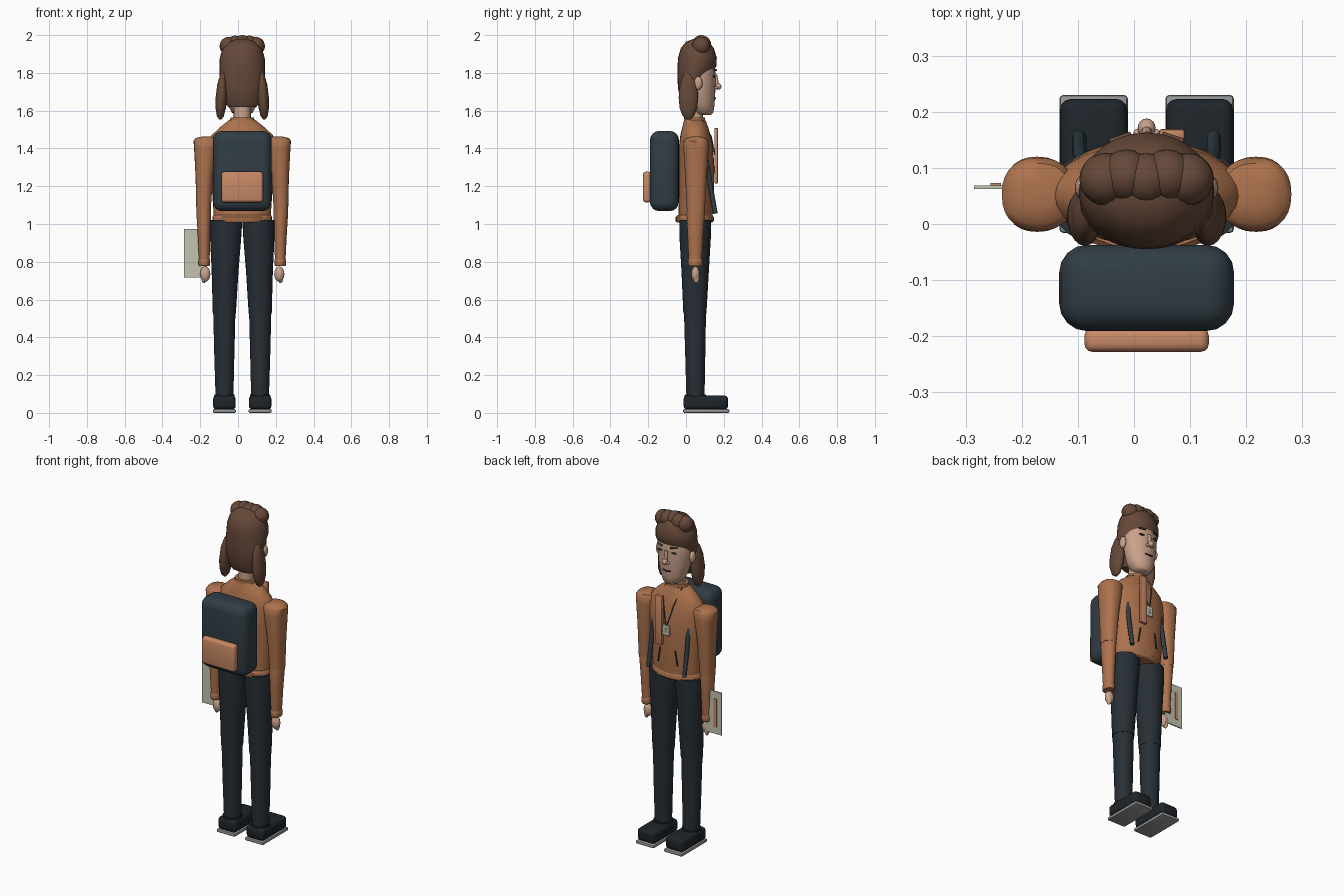
import bpy, bmesh, math
from mathutils import Vector

CX = 0.0225  # body centre line


def mat(name, c):
    m = bpy.data.materials.new(name)
    m.diffuse_color = (*c, 1)
    return m


ORANGE = mat("jacket_orange", (0.42, 0.17, 0.075))
LIGHT = mat("trim_orange", (0.58, 0.25, 0.13))
HAIR = mat("hair_brown", (0.13, 0.065, 0.04))
SKIN = mat("skin", (0.58, 0.36, 0.26))
DARK = mat("trousers_dark", (0.02, 0.028, 0.036))
SHOE = mat("shoe_dark", (0.013, 0.018, 0.023))
PACK = mat("pack_dark", (0.03, 0.046, 0.058))
PAPER = mat("paper", (0.55, 0.55, 0.44))
SOLE = mat("sole_grey", (0.3, 0.3, 0.3))


def finish(name, bm, m, angle=40):
    bmesh.ops.recalc_face_normals(bm, faces=bm.faces)
    me = bpy.data.meshes.new(name)
    bm.to_mesh(me)
    bm.free()
    me.materials.append(m)
    ob = bpy.data.objects.new(name, me)
    bpy.context.collection.objects.link(ob)
    bpy.ops.object.select_all(action='DESELECT')
    ob.select_set(True)
    bpy.context.view_layer.objects.active = ob
    bpy.ops.object.shade_smooth_by_angle(angle=math.radians(angle))
    return ob


def loft(name, rings, m, n=28, p=1.0):
    """Stack of ovals: (z, centre x, back y, front y, half width)."""
    bm = bmesh.new()
    loops = []
    for z, cx, y0, y1, rx in rings:
        loop = []
        for i in range(n):
            c, s = math.cos(2 * math.pi * i / n), math.sin(2 * math.pi * i / n)
            c, s = math.copysign(abs(c) ** p, c), math.copysign(abs(s) ** p, s)
            loop.append(bm.verts.new((cx + rx * c, (y0 + y1) / 2 + (y1 - y0) / 2 * s, z)))
        loops.append(loop)
    for a, b in zip(loops, loops[1:]):
        for i in range(n):
            bm.faces.new((a[i], a[(i + 1) % n], b[(i + 1) % n], b[i]))
    bm.faces.new(loops[0])
    bm.faces.new(loops[-1])
    return finish(name, bm, m)


def box(name, lo, hi, m, bevel=0.0, seg=3):
    bm = bmesh.new()
    bmesh.ops.create_cube(bm, size=1)
    for v in bm.verts:
        v.co = [lo[i] + (v.co[i] + 0.5) * (hi[i] - lo[i]) for i in range(3)]
    if bevel:
        bmesh.ops.bevel(bm, geom=bm.edges[:], offset=bevel, segments=seg, profile=0.5, affect='EDGES')
    return finish(name, bm, m)


def ball(name, c, r, m, u=24, v=14):
    bm = bmesh.new()
    bmesh.ops.create_uvsphere(bm, u_segments=u, v_segments=v, radius=1)
    for w in bm.verts:
        w.co = Vector(c) + Vector((w.co[i] * r[i] for i in range(3)))
    return finish(name, bm, m)


def tube(name, pts, r, m):
    cu = bpy.data.curves.new(name, 'CURVE')
    cu.dimensions = '3D'
    cu.bevel_depth = r
    cu.bevel_resolution = 2
    cu.use_fill_caps = True
    sp = cu.splines.new('POLY')
    sp.points.add(len(pts) - 1)
    for q, co in zip(sp.points, pts):
        q.co = (*co, 1)
    cu.materials.append(m)
    ob = bpy.data.objects.new(name, cu)
    bpy.context.collection.objects.link(ob)
    return ob


# Jacket body, hem and collar
loft("jacket", [(1.03, CX, -0.04, 0.14, 0.15), (1.15, CX, -0.037, 0.148, 0.158),
                (1.3, CX, -0.037, 0.15, 0.168), (1.41, CX, -0.037, 0.143, 0.174),
                (1.47, CX, -0.03, 0.13, 0.162), (1.51, CX, -0.02, 0.118, 0.12),
                (1.55, CX, -0.01, 0.103, 0.07)], ORANGE)
loft("jacket_hem", [(1.008, CX, -0.05, 0.14, 0.15), (1.015, CX, -0.055, 0.147, 0.158),
                    (1.037, CX, -0.055, 0.147, 0.158), (1.047, CX, -0.045, 0.14, 0.152)], ORANGE)
loft("collar", [(1.525, CX, -0.012, 0.105, 0.068), (1.565, CX, -0.01, 0.1, 0.062)], ORANGE)

# Head, hair and neck
loft("neck", [(1.53, CX, 0.005, 0.09, 0.045), (1.68, CX, 0.005, 0.09, 0.045)], SKIN)
loft("head", [(1.578, CX, 0.06, 0.132, 0.035), (1.59, CX, 0.04, 0.145, 0.055),
              (1.63, CX, 0.01, 0.151, 0.077), (1.7, CX, -0.01, 0.155, 0.095),
              (1.78, CX, -0.02, 0.157, 0.105), (1.86, CX, -0.02, 0.152, 0.1),
              (1.92, CX, 0.01, 0.12, 0.06)], SKIN)
loft("hair_cap", [(1.62, CX, -0.015, 0.05, 0.075), (1.645, CX, -0.027, 0.065, 0.092),
                  (1.72, CX, -0.043, 0.09, 0.112), (1.78, CX, -0.045, 0.12, 0.119),
                  (1.835, CX, -0.045, 0.161, 0.121), (1.88, CX, -0.042, 0.163, 0.119),
                  (1.93, CX, -0.028, 0.148, 0.103), (1.965, CX, 0.0, 0.12, 0.07),
                  (1.98, CX, 0.04, 0.08, 0.025)], HAIR)
for i in range(5):
    k = (i - 2) / 2
    ball("hair_bun", (CX + 0.073 * k, 0.08 + 0.006 * (i % 2), 1.952 - 0.01 * k * k),
         (0.047, 0.047, 0.048), HAIR, 20, 12)
ball("nose_tip", (CX, 0.171, 1.728), (0.016, 0.017, 0.017), SKIN, 16, 10)
tube("nose_bridge", [(CX, 0.155, 1.79), (CX, 0.166, 1.73)], 0.01, SKIN)
tube("mouth", [(CX - 0.025, 0.151, 1.668), (CX, 0.156, 1.665), (CX + 0.025, 0.151, 1.668)], 0.004, DARK)

for s, side in ((-1, "left"), (1, "right")):
    def X(d):
        return CX + s * d
    # Face sides and hanging locks
    ball("ear_" + side, (X(0.112), 0.065, 1.745), (0.016, 0.022, 0.036), SKIN, 16, 10)
    tube("eyebrow_" + side, [(X(0.028), 0.16, 1.815), (X(0.066), 0.147, 1.818)], 0.005, HAIR)
    ball("eye_" + side, (X(0.045), 0.149, 1.782), (0.018, 0.007, 0.006), DARK, 12, 8)
    ball("nostril_" + side, (X(0.015), 0.161, 1.721), (0.009, 0.009, 0.008), SKIN, 12, 8)
    loft("hair_lock_" + side, [(z, X(dx), 0.013 - ry, 0.013 + ry, rx) for z, dx, rx, ry in
                               ((1.553, 0.116, 0.006, 0.01), (1.57, 0.116, 0.018, 0.03),
                                (1.615, 0.114, 0.028, 0.047), (1.67, 0.11, 0.031, 0.052),
                                (1.74, 0.106, 0.026, 0.045), (1.79, 0.102, 0.015, 0.026),
                                (1.81, 0.1, 0.004, 0.008))], HAIR, 20)
    # Sleeves, cuff and hand
    loft("upper_sleeve_" + side, [(1.07, X(0.205), 0.005, 0.1, 0.038), (1.25, X(0.201), -0.004, 0.11, 0.046),
                                  (1.4, X(0.195), -0.014, 0.12, 0.06), (1.44, X(0.193), -0.012, 0.118, 0.065),
                                  (1.455, X(0.192), 0.0, 0.108, 0.055), (1.463, X(0.19), 0.03, 0.08, 0.025)],
         ORANGE, p=0.85)
    loft("lower_sleeve_" + side, [(0.81, X(0.201), 0.014, 0.084, 0.028), (0.95, X(0.202), 0.008, 0.092, 0.034),
                                  (1.06, X(0.204), 0.003, 0.1, 0.039), (1.095, X(0.204), 0.008, 0.097, 0.036)],
         ORANGE)
    loft("cuff_" + side, [(0.778, X(0.201), 0.014, 0.084, 0.028), (0.785, X(0.201), 0.01, 0.088, 0.031),
                          (0.808, X(0.201), 0.01, 0.088, 0.031), (0.816, X(0.201), 0.014, 0.085, 0.028)], ORANGE)
    ball("hand_" + side, (X(0.196), 0.05, 0.735), (0.027, 0.022, 0.04), SKIN, 16, 10)
    ball("fingers_" + side, (X(0.203), 0.055, 0.712), (0.013, 0.016, 0.026), SKIN, 12, 8)
    # Trousers
    loft("upper_leg_" + side, [(0.525, X(0.095), -0.014, 0.108, 0.061), (0.75, X(0.091), -0.024, 0.121, 0.071),
                               (0.92, X(0.088), -0.034, 0.131, 0.082), (1.02, X(0.086), -0.036, 0.134, 0.086)],
         DARK)
    loft("lower_leg_" + side, [(0.08, X(0.094), 0.002, 0.098, 0.047), (0.3, X(0.095), -0.004, 0.102, 0.053),
                               (0.54, X(0.095), -0.011, 0.106, 0.059)], DARK)
    # Shoes
    box("shoe_" + side, (X(0.0945) - 0.06, -0.013, 0.018), (X(0.0945) + 0.06, 0.223, 0.092), SHOE, 0.02)
    loft("shoe_ankle_" + side, [(0.06, X(0.0945), -0.01, 0.112, 0.058), (0.098, X(0.0945), -0.006, 0.105, 0.053)],
         SHOE)
    box("shoe_sole_" + side, (X(0.0945) - 0.061, -0.016, 0), (X(0.0945) + 0.061, 0.23, 0.02), SOLE, 0.007, 2)
    # Pack straps, pocket slits and lanyard cord
    tube("pack_strap_" + side, [(X(0.115), 0.105, 1.36), (X(0.12), 0.13, 1.2), (X(0.12), 0.155, 1.055)],
         0.013, PACK)
    tube("pocket_slit_" + side, [(X(0.05), 0.143, 1.19), (X(0.065), 0.142, 1.1)], 0.004, SHOE)
    tube("lanyard_" + side, [(X(0.055), 0.085, 1.55), (X(0.035), 0.135, 1.46), (X(0.004), 0.158, 1.335)],
         0.003, PACK)

# Front placket strip and badge
box("front_strip", (0.045, 0.15, 1.215), (0.09, 0.169, 1.508), LIGHT, 0.004, 2)
box("badge", (CX - 0.024, 0.152, 1.275), (CX + 0.024, 0.161, 1.34), PAPER, 0.003, 1)
box("badge_mark", (CX - 0.009, 0.16, 1.295), (CX + 0.009, 0.163, 1.32), SOLE)

# Backpack
box("backpack", (CX - 0.156, -0.191, 1.068), (CX + 0.156, -0.037, 1.493), PACK, 0.05, 4)
box("pack_pocket", (CX - 0.111, -0.228, 1.115), (CX + 0.111, -0.185, 1.277), LIGHT, 0.015, 3)

# Folder held at the side
box("folder", (-0.285, 0.062, 0.717), (-0.165, 0.069, 0.974), PAPER)
box("folder_stripe", (-0.256, 0.068, 0.76), (-0.237, 0.073, 0.93), LIGHT)
